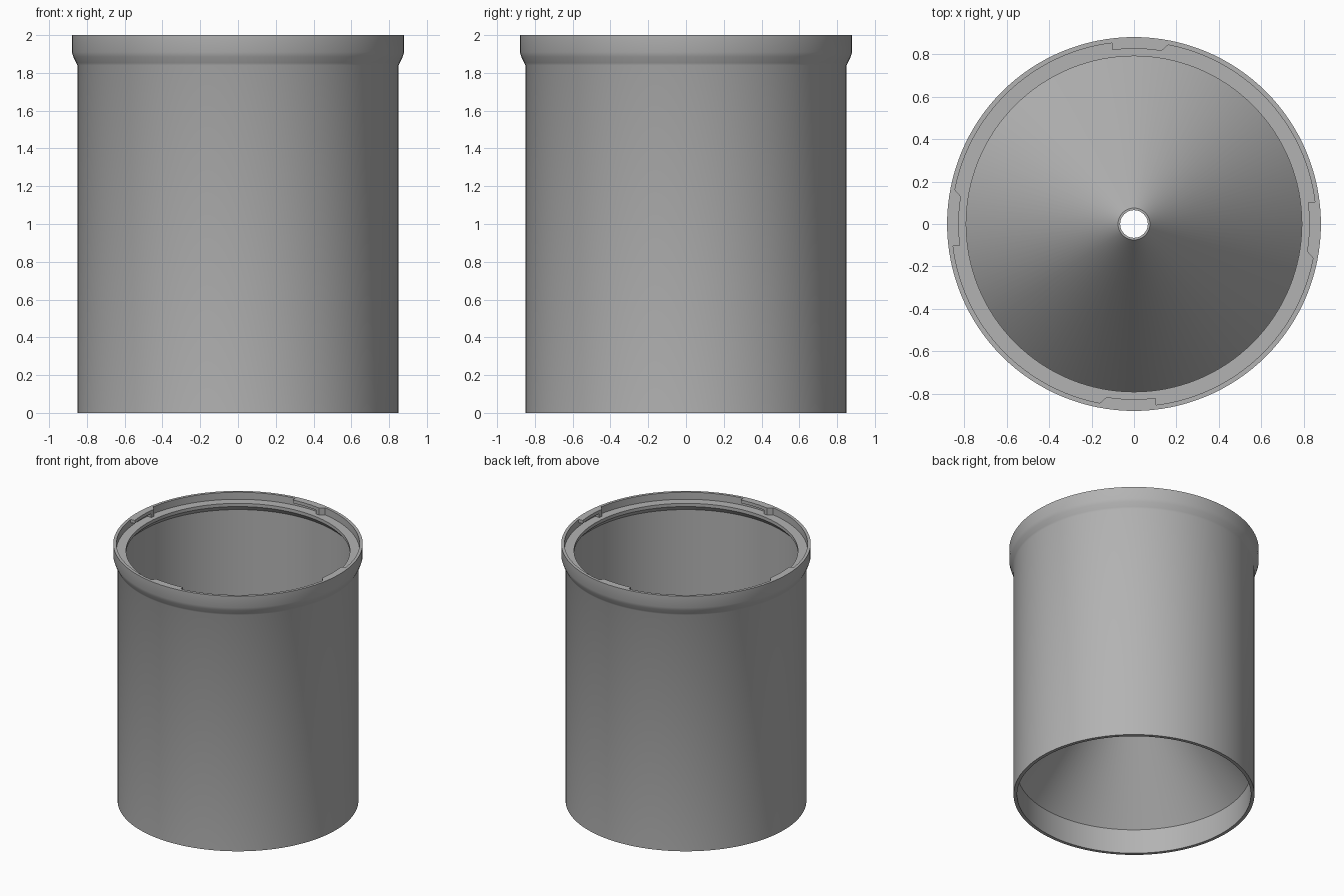
import bpy, bmesh, math

if "Cube" in bpy.data.objects:
    bpy.data.objects.remove(bpy.data.objects["Cube"])

grey = bpy.data.materials.new("plain grey")
grey.diffuse_color = (0.45, 0.45, 0.45, 1)
grey.use_nodes = True
grey.node_tree.nodes["Principled BSDF"].inputs["Base Color"].default_value = grey.diffuse_color
SEGMENTS = 128


def finish(bm, name):
    bmesh.ops.recalc_face_normals(bm, faces=bm.faces)
    mesh = bpy.data.meshes.new(name)
    bm.to_mesh(mesh)
    bm.free()
    obj = bpy.data.objects.new(name, mesh)
    bpy.context.collection.objects.link(obj)
    mesh.materials.append(grey)
    bpy.ops.object.select_all(action='DESELECT')
    obj.select_set(True)
    bpy.context.view_layer.objects.active = obj
    bpy.ops.object.shade_smooth_by_angle(angle=math.radians(35))
    return obj


def sweep(bm, profile, start, end, steps):
    """Turn a closed (radius, z) profile about z, capping partial turns."""
    full = abs(end - start) >= 360
    rings = []
    for i in range(steps if full else steps + 1):
        a = math.radians(start + (end - start) * i / steps)
        rings.append([bm.verts.new((r * math.cos(a), r * math.sin(a), z))
                      for r, z in profile])
    n = len(profile)
    for i in range(steps):
        a, b = rings[i], rings[(i + 1) % len(rings)]
        for j in range(n):
            k = (j + 1) % n
            bm.faces.new((a[j], a[k], b[k], b[j]))
    if not full:
        bm.faces.new(rings[0])
        bm.faces.new(rings[-1])


# Body: outer wall, flared collar, inner ledge and inner cone with a hole
body = [
    (0.85, 0), (0.85, 1.84), (0.856, 1.853), (0.872, 1.885), (0.88, 1.91),
    (0.88, 2), (0.858, 2), (0.858, 1.945), (0.79, 1.945), (0.79, 1.92),
    (0.825, 1.88), (0.825, 0.25), (0.075, 1.19), (0.065, 1.19),
    (0.065, 1.14), (0.825, 0.19), (0.825, 0),
]
bm = bmesh.new()
sweep(bm, body, 0, 360, SEGMENTS)
finish(bm, "canister_body")

# Four locking tabs: a thin lip under the rim with a slanted stop at one end
for q in range(4):
    bm = bmesh.new()
    turn = q * 90
    lip = [(0.825, 1.975), (0.862, 1.975), (0.862, 2), (0.825, 2)]
    sweep(bm, lip, turn + 81, turn + 97, 8)
    plan = [(0.825, 83), (0.825, 81), (0.862, 79), (0.862, 83)]
    low, high = [[bm.verts.new((r * math.cos(math.radians(turn + a)),
                                r * math.sin(math.radians(turn + a)), z))
                  for r, a in plan] for z in (1.94, 2)]
    bm.faces.new(low)
    bm.faces.new(high)
    for j in range(4):
        k = (j + 1) % 4
        bm.faces.new((low[j], low[k], high[k], high[j]))
    finish(bm, f"locking_tab_{q + 1}")
